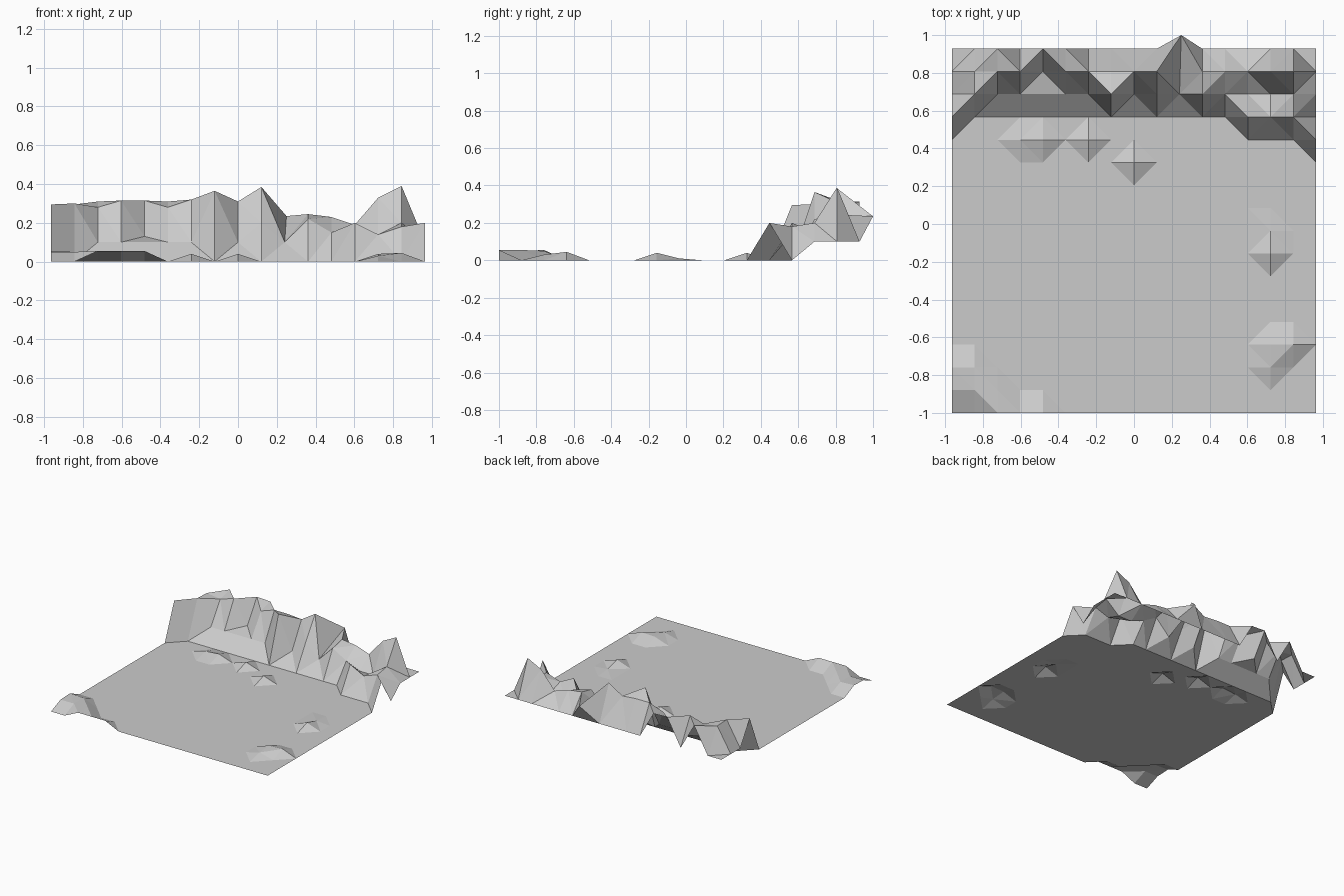
import bpy, bmesh

if "Cube" in bpy.data.objects:
    bpy.data.objects.remove(bpy.data.objects["Cube"])

N = 17
STEP = 0.1205

# Rocky ridge along the back: height rows from near to far
ridge = {
    13: [.295] + [0] * 12 + [.2, .14, .18, 0],
    14: [.1, .3, .1, .1, .1, .1, .1, .365, .1, .2, .1, .22, .15, .1, .1, .2, .1],
    15: [.1, .295, .28, .315, .13, .28, .32, .32, .31, .385, .235, .245, .23, .19, .33, .39, .1],
    16: [.1, .1, .31, .1, .315, .31] + [.1] * 11,
}

# Low mounds scattered on the plain: (column, row) -> height
mounds = {
    (0, 1): .05, (0, 2): .055, (1, 1): .05, (1, 2): .05, (2, 1): .055,
    (2, 0): .055, (3, 0): .055, (4, 0): .055,
    (14, 3): .04, (15, 3): .045, (14, 2): .03,
    (14, 7): .04, (14, 8): .01,
    (3, 12): .03, (4, 12): .04, (6, 12): .04, (8, 11): .04,
    (16, 12): .2,
}


def height(i, j):
    if j in ridge:
        return ridge[j][i]
    return mounds.get((i, j), 0)


# Terrain sheet
bm = bmesh.new()
grid = [[bm.verts.new((-.964 + i * STEP, -1 + j * STEP, height(i, j)))
         for i in range(N)] for j in range(N)]

# Crag leaning out over the back edge
grid[15][10].co = (.25, 1.0, .235)

low_faces = []
for j in range(N - 1):
    for i in range(N - 1):
        a, b = grid[j][i], grid[j][i + 1]
        c, d = grid[j + 1][i + 1], grid[j + 1][i]
        # Split each cell along its shorter diagonal
        if (a.co - c.co).length < (b.co - d.co).length - .002:
            bm.faces.new((a, b, c))
            bm.faces.new((a, c, d))
        else:
            bm.faces.new((a, b, d))
            bm.faces.new((b, c, d))

mesh = bpy.data.meshes.new("rocky_terrain")
bm.to_mesh(mesh)
bm.free()
terrain = bpy.data.objects.new("rocky_terrain", mesh)
bpy.context.collection.objects.link(terrain)
